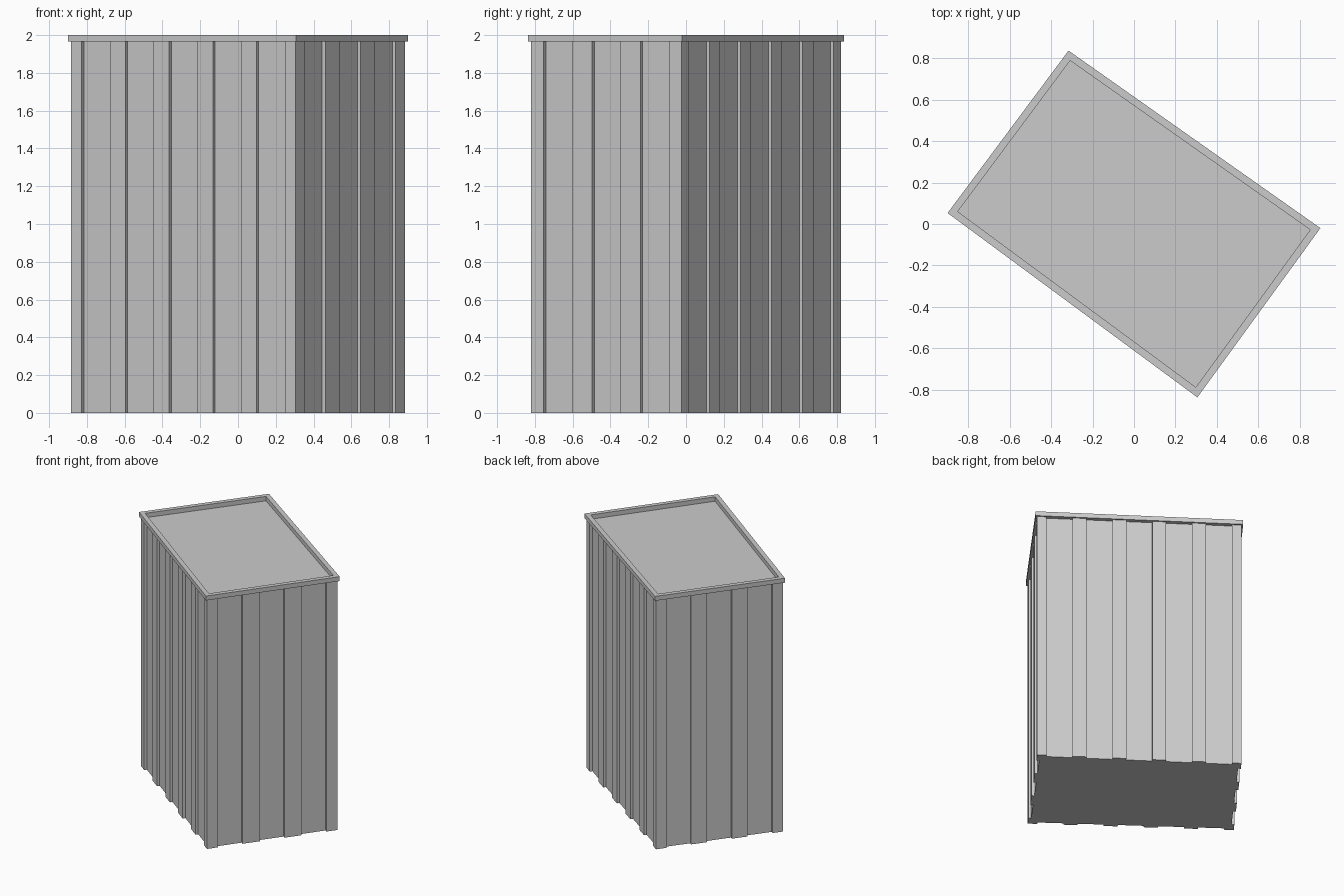
import bpy, bmesh
from mathutils import Vector

cube = bpy.data.objects.get("Cube")
if cube:
    bpy.data.objects.remove(cube, do_unlink=True)

grey = bpy.data.materials.new("light_grey")
grey.use_nodes = True
colour = (0.6, 0.6, 0.6, 1)
grey.diffuse_color = colour
grey.node_tree.nodes["Principled BSDF"].inputs["Base Color"].default_value = colour

TOP, WALL_TOP = 2.0, 1.965
# Outer footprint of the roof rim, counter-clockwise
RIM = [Vector(p) for p in ((-0.9, 0.053), (0.306, -0.837), (0.9, -0.02), (-0.316, 0.837))]


def inset(loop, distance):
    """Move each corner inward so every edge shifts by the distance."""
    result = []
    for i, corner in enumerate(loop):
        a = (corner - loop[i - 1]).normalized()
        b = (loop[(i + 1) % len(loop)] - corner).normalized()
        result.append(corner + (b - a) * distance / a.cross(b))
    return result


def grooved(loop, margin, groove, depth):
    """Add evenly spaced vertical grooves along each side of the footprint."""
    points = []
    for i, start in enumerate(loop):
        side = loop[(i + 1) % len(loop)] - start
        along = side.normalized()
        inward = Vector((-along.y, along.x)) * depth
        count = 5 if side.length > 1.2 else 3
        pitch = (side.length - 2 * margin) / count
        points.append(start)
        for k in range(count):
            middle = start + along * (margin + pitch * (k + 0.5))
            left, right = middle - along * groove / 2, middle + along * groove / 2
            points += [left, left + inward, right + inward, right]
    return points


def finish(bm, name):
    bmesh.ops.recalc_face_normals(bm, faces=bm.faces)
    mesh = bpy.data.meshes.new(name)
    bm.to_mesh(mesh)
    bm.free()
    mesh.materials.append(grey)
    obj = bpy.data.objects.new(name, mesh)
    bpy.context.collection.objects.link(obj)


def ring(bm, loop, z):
    return [bm.verts.new((p.x, p.y, z)) for p in loop]


def bridge(bm, lower, upper):
    for i in range(len(lower)):
        j = (i + 1) % len(lower)
        bm.faces.new((lower[i], lower[j], upper[j], upper[i]))


# Ribbed walls with floor and flat roof
bm = bmesh.new()
outline = grooved(inset(RIM, 0.012), 0.018, 0.187, 0.02)
floor, roof = ring(bm, outline, 0), ring(bm, outline, WALL_TOP)
bridge(bm, floor, roof)
bm.faces.new(floor)
bm.faces.new(roof)
finish(bm, "ribbed_walls")

# Raised rim around the roof
bm = bmesh.new()
inner = inset(RIM, 0.035)
loops = [ring(bm, RIM, WALL_TOP), ring(bm, RIM, TOP), ring(bm, inner, TOP), ring(bm, inner, WALL_TOP)]
for i in range(4):
    bridge(bm, loops[i], loops[(i + 1) % 4])
finish(bm, "roof_rim")
